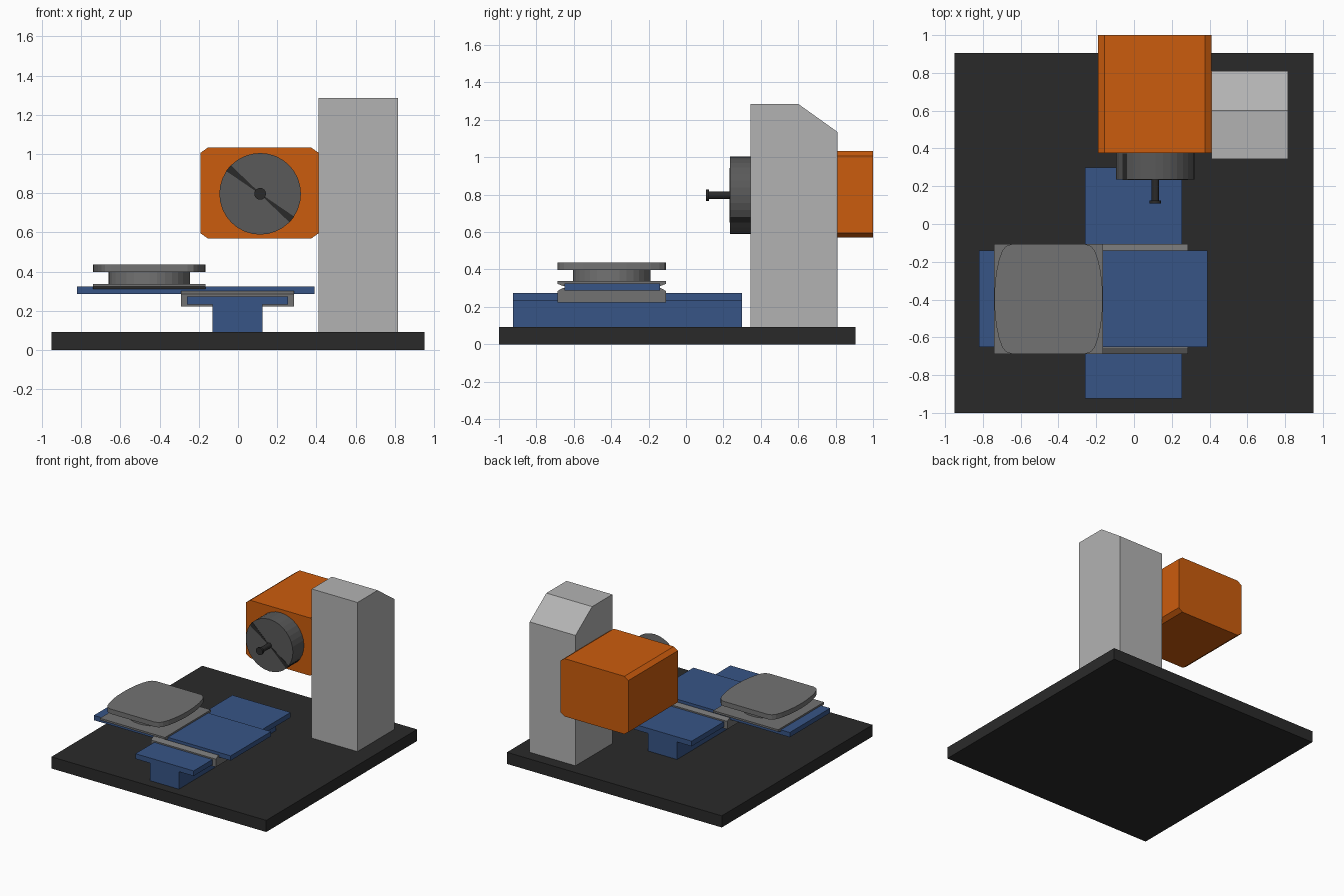
import bpy, bmesh, math
from mathutils import Vector

if "Cube" in bpy.data.objects:
    bpy.data.objects.remove(bpy.data.objects["Cube"])


def material(name, rgb):
    m = bpy.data.materials.new(name)
    m.diffuse_color = (*rgb, 1)
    m.use_nodes = True
    m.node_tree.nodes["Principled BSDF"].inputs["Base Color"].default_value = m.diffuse_color
    return m


BLACK = material("black", (0.023, 0.023, 0.023))
BLUE = material("blue", (0.038, 0.09, 0.24))
ORANGE = material("orange", (0.6, 0.107, 0.004))
PALE = material("pale_grey", (0.45, 0.45, 0.45))
GREY = material("mid_grey", (0.17, 0.17, 0.17))
DARK = material("dark_grey", (0.1, 0.1, 0.1))


def prism(name, profile, axis, lo, hi, mat):
    """Extrude a 2D profile along an axis: x takes (y, z), y takes (x, z), z takes (x, y)."""
    def place(a, b, t):
        return {"x": (t, a, b), "y": (a, t, b), "z": (a, b, t)}[axis]
    bm = bmesh.new()
    face = bm.faces.new([bm.verts.new(place(a, b, lo)) for a, b in profile])
    ext = bmesh.ops.extrude_face_region(bm, geom=[face])
    verts = [g for g in ext["geom"] if isinstance(g, bmesh.types.BMVert)]
    bmesh.ops.translate(bm, verts=verts, vec=Vector(place(0, 0, hi - lo)))
    bmesh.ops.recalc_face_normals(bm, faces=bm.faces[:])
    mesh = bpy.data.meshes.new(name)
    bm.to_mesh(mesh)
    bm.free()
    ob = bpy.data.objects.new(name, mesh)
    bpy.context.collection.objects.link(ob)
    mesh.materials.append(mat)
    return ob


def rect(a0, a1, b0, b1):
    return [(a0, b0), (a1, b0), (a1, b1), (a0, b1)]


def circle(ca, cb, r, n=32):
    return [(ca + r * math.cos(2 * math.pi * i / n),
             cb + r * math.sin(2 * math.pi * i / n)) for i in range(n)]


# Base plate
prism("base_plate", rect(-0.95, 0.95, -1.0, 0.905), "z", 0, 0.093, BLACK)

# Column with sloped rear top
prism("column", [(0.345, 0.093), (0.81, 0.093), (0.81, 1.135), (0.6, 1.285), (0.345, 1.285)],
      "x", 0.41, 0.815, PALE)

# Head housing with chamfered long edges
cx, cz = 0.035, 0.025
prism("head_housing", [(-0.19 + cx, 0.57), (0.41 - cx, 0.57), (0.41, 0.57 + cz), (0.41, 1.032 - cz),
                       (0.41 - cx, 1.032), (-0.19 + cx, 1.032), (-0.19, 1.032 - cz), (-0.19, 0.57 + cz)],
      "y", 0.375, 1.0, ORANGE)

# Spindle disc, its two wedge slots and the tool
SX, SZ = 0.113, 0.797
prism("spindle_disc", circle(SX, SZ, 0.208), "y", 0.235, 0.376, DARK)
for i, ang in enumerate((math.radians(141), math.radians(-39))):
    tip = [(r * math.cos(ang + d), r * math.sin(ang + d))
           for r, d in ((0.025, -0.15), (0.209, -0.09), (0.209, 0.09), (0.025, 0.15))]
    prism(f"spindle_slot_{i + 1}", [(SX + a, SZ + b) for a, b in tip], "y", 0.233, 0.374, BLACK)
prism("tool_shaft", circle(SX, SZ, 0.02, 16), "y", 0.115, 0.24, BLACK)
prism("tool_tip", circle(SX, SZ, 0.03, 16), "y", 0.108, 0.124, BLACK)

# T-shaped guide rail
prism("guide_rail", [(-0.13, 0.093), (0.125, 0.093), (0.125, 0.233), (0.255, 0.233),
                     (0.255, 0.274), (-0.26, 0.274), (-0.26, 0.233), (-0.13, 0.233)],
      "y", -0.925, 0.3, BLUE)

# Saddle on the rail, with sloped lips beside the cross table
YC, HW = -0.397, 0.29
prism("saddle", [(YC - HW, 0.222), (YC + HW, 0.222), (YC + HW, 0.285), (YC + HW - 0.03, 0.302),
                 (YC - HW + 0.03, 0.302), (YC - HW, 0.285)], "x", -0.29, 0.285, GREY)

# Cross table
prism("cross_table", rect(-0.82, 0.39, -0.65, -0.14), "z", 0.287, 0.325, BLUE)

# Carriage plate riding on the table
prism("carriage_plate", [(YC - HW + 0.03, 0.311), (YC + HW - 0.03, 0.311), (YC + HW, 0.323),
                         (YC + HW, 0.338), (YC - HW, 0.338), (YC - HW, 0.323)],
      "x", -0.74, -0.165, GREY)

# Round swivel neck
XC = -0.4525
prism("swivel_neck", circle(XC, YC, 0.207), "z", 0.337, 0.399, GREY)

# Work pad with bulging ends
quarter = [(0.287, 0.0), (0.284, 0.08), (0.275, 0.15), (0.262, 0.21), (0.245, 0.255), (0.225, 0.28), (0.195, 0.29)]
half = quarter + [(-a, b) for a, b in reversed(quarter)]
outline = half + [(a, -b) for a, b in reversed(half[1:-1])]
prism("work_pad", [(XC + a, YC + b) for a, b in outline], "z", 0.398, 0.437, GREY)
